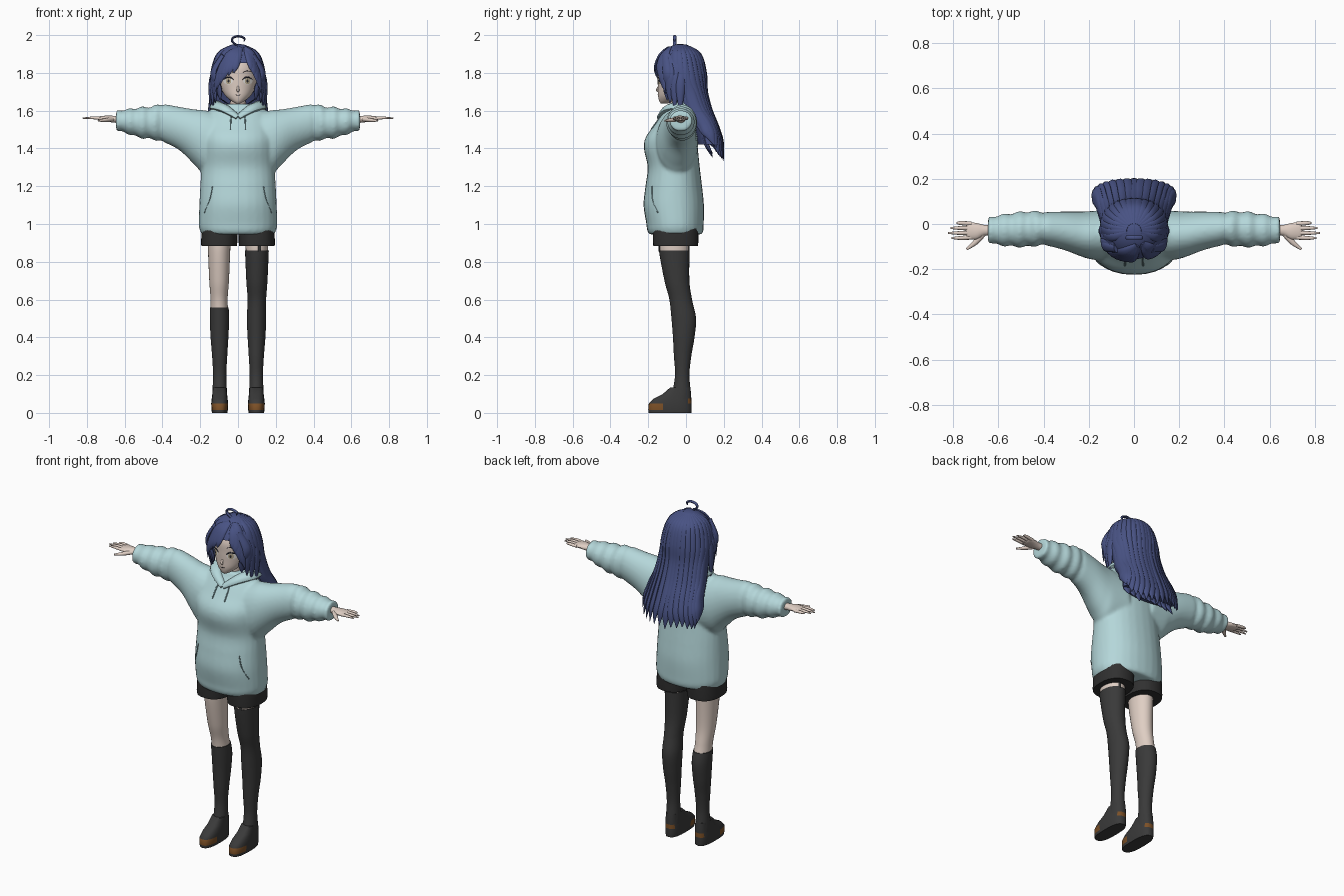
import bpy, bmesh, random
from math import sin, cos, pi, radians, sqrt
from mathutils import Vector
from mathutils.bvhtree import BVHTree

if "Cube" in bpy.data.objects:
    bpy.data.objects.remove(bpy.data.objects["Cube"])
random.seed(4)
parts = []


def material(name, *rgb):
    m = bpy.data.materials.new(name)
    m.use_nodes = True
    m.diffuse_color = (*rgb, 1)
    m.node_tree.nodes["Principled BSDF"].inputs["Base Color"].default_value = (*rgb, 1)
    return m


skin_mat = material("skin", .74, .62, .55)
hair_mat = material("navy hair", .065, .085, .23)
hoodie_mat = material("pale teal cloth", .46, .68, .7)
seam_mat = material("teal seam", .2, .32, .34)
shorts_mat = material("charcoal shorts", .03, .03, .03)
stocking_mat = material("dark stocking", .042, .042, .042)
brown_mat = material("brown leather", .2, .08, .02)
white_mat = material("eye white", .85, .83, .8)
iris_mat = material("pale amber iris", .5, .42, .28)
line_mat = material("dark line", .02, .02, .03)


def spline(rows, k=6):
    """Catmull-Rom resampling of rows of any length."""
    v = [Vector(r) for r in rows]
    out = []
    for i in range(len(v) - 1):
        a, b, c, d = v[max(i - 1, 0)], v[i], v[i + 1], v[min(i + 2, len(v) - 1)]
        for j in range(k):
            t = j / k
            out.append((b * 2 + (c - a) * t + (a * 2 - b * 5 + c * 4 - d) * t * t
                        + (b * 3 - a - c * 3 + d) * t ** 3) / 2)
    return out + [v[-1]]


def rings(rows, axis="Z", n=28, power=1, grow=0):
    """Ellipse rings from rows of (position, centre, centre, radius, radius)."""
    tube = []
    for t, c1, c2, r1, r2 in rows:
        ring = []
        for i in range(n):
            c, s = cos(2 * pi * i / n), sin(2 * pi * i / n)
            u = c1 + (r1 + grow) * abs(c) ** power * (1 if c > 0 else -1)
            w = c2 + (r2 + grow) * abs(s) ** power * (1 if s > 0 else -1)
            ring.append((u, w, t) if axis == "Z" else (t, u, w))
        tube.append(ring)
    return tube


def sweep(rows, centre, flat=.5, n=10, k=5):
    """Tapered strand along (x, y, z, width), flattened towards a centre."""
    path, tube = spline(rows, k), []
    for i, p in enumerate(path):
        pos = p.xyz
        tan = (path[min(i + 1, len(path) - 1)].xyz - path[max(i - 1, 0)].xyz).normalized()
        out = pos - Vector(centre)
        out = (out - tan * out.dot(tan)).normalized()
        side = tan.cross(out)
        tube.append([pos + (side * cos(2 * pi * j / n) + out * flat * sin(2 * pi * j / n))
                     * max(p[3], .001) for j in range(n)])
    return tube


def build(name, tubes, mats, rule=None):
    bm = bmesh.new()
    for tube in tubes:
        vs = [[bm.verts.new(p) for p in ring] for ring in tube]
        n = len(vs[0])
        for a, b in zip(vs, vs[1:]):
            for i in range(n):
                bm.faces.new((a[i], a[(i + 1) % n], b[(i + 1) % n], b[i]))
        bm.faces.new(vs[0])
        bm.faces.new(vs[-1])
    bmesh.ops.recalc_face_normals(bm, faces=bm.faces)
    return finish(name, bm, mats, rule)


def finish(name, bm, mats, rule=None):
    mesh = bpy.data.meshes.new(name)
    if rule:
        for f in bm.faces:
            f.material_index = rule(f.calc_center_median())
    bm.to_mesh(mesh)
    bm.free()
    for m in mats:
        mesh.materials.append(m)
    obj = bpy.data.objects.new(name, mesh)
    bpy.context.collection.objects.link(obj)
    parts.append(obj)
    return obj


def front_finder(obj):
    """Gives a function that drops (x, z) onto the front of an object."""
    bpy.context.view_layer.update()
    tree = BVHTree.FromObject(obj, bpy.context.evaluated_depsgraph_get())

    def drop(x, z, lift=.002):
        hit = tree.ray_cast(Vector((x, -2, z)), Vector((0, 1, 0)))[0]
        return (x, (hit.y if hit else -.1) - lift, z)
    return drop


# Hoodie: torso and sleeves fused into one soft surface
torso = [(.945, 0, -.055, .192, .14), (.97, 0, -.057, .203, .15), (1.0, 0, -.058, .208, .152),
         (1.1, 0, -.065, .205, .16), (1.2, 0, -.065, .2, .15), (1.3, 0, -.065, .194, .138),
         (1.4, 0, -.08, .19, .143), (1.46, 0, -.078, .19, .135), (1.52, 0, -.06, .18, .11),
         (1.57, 0, -.045, .165, .09), (1.61, 0, -.035, .14, .07), (1.635, 0, -.035, .1, .06)]
sleeve = [(.08, -.05, 1.42, .115, .16), (.18, -.05, 1.435, .108, .168), (.23, -.045, 1.46, .1, .147),
          (.31, -.03, 1.505, .085, .115), (.4, -.02, 1.535, .074, .1), (.46, -.022, 1.535, .078, .086),
          (.52, -.025, 1.537, .076, .08), (.58, -.027, 1.542, .068, .065),
          (.62, -.027, 1.546, .062, .058), (.645, -.027, 1.546, .054, .05)]
folds = [r + Vector((0, 0, 0, 1, 1)) * (.005 * sin(r[0] * 90) if r[0] > .4 else 0) for r in spline(sleeve)]
tubes = [rings(spline(torso), power=.92)]
for s in (1, -1):
    tubes.append(rings([(r[0] * s, *r[1:]) for r in folds], axis="X"))
hoodie = build("hoodie", tubes, [hoodie_mat])
remesh = hoodie.modifiers.new("fuse", "REMESH")
remesh.mode, remesh.voxel_size, remesh.use_smooth_shade = "VOXEL", .01, True
soften = hoodie.modifiers.new("soften", "SMOOTH")
soften.factor, soften.iterations = .5, 4
on_hoodie = front_finder(hoodie)

# Hood collar, cords and pocket openings
collar, cords, pockets = [], [], []
for s in (1, -1):
    collar.append(sweep([(0, .08, 1.6, .04), (.09 * s, .05, 1.62, .04), (.115 * s, -.03, 1.625, .036),
                         (.07 * s, -.1, 1.61, .03), (0, -.14, 1.565, .018)], (0, -.03, 1.3), .65))
    cords.append(sweep([(*on_hoodie(s * x, z), .0035) for x, z in ((.03, 1.59), (.038, 1.55), (.04, 1.5))],
                       (0, 0, 1.3), 1))
    pockets.append(sweep([(*on_hoodie(s * x, z, 0), .003) for x, z in ((.135, 1.2), (.15, 1.13), (.178, 1.06))],
                         (0, 0, 1.3), 1))
collar.append(rings(spline([(1.47, 0, .05, .05, .02), (1.53, 0, .06, .11, .045),
                            (1.59, 0, .06, .12, .05), (1.63, 0, .05, .08, .03)])))
build("hood", collar, [hoodie_mat])
build("hood_cords", cords, [seam_mat])
build("pocket_openings", pockets, [seam_mat])

# Hands
palm = [(.61, -.027, 1.553, .024, .02), (.66, -.028, 1.555, .024, .018), (.695, -.032, 1.558, .036, .016),
        (.73, -.03, 1.558, .037, .012), (.742, -.03, 1.558, .03, .008)]
for s, label in ((1, "left"), (-1, "right")):
    tubes = [rings([(r[0] * s, *r[1:]) for r in spline(palm)], axis="X", n=16)]
    for i, tip in enumerate((.785, .812, .822, .806)):
        y = .001 - .02 * i
        tubes.append(sweep([(.72 * s, y, 1.558, .01), (.765 * s, y * 1.1 + .003, 1.562, .009),
                            (tip * s, y * 1.1 + .003, 1.56, .004)], (.75 * s, y, 1), .85))
    tubes.append(sweep([(.665 * s, -.04, 1.554, .014), (.7 * s, -.08, 1.55, .012),
                        (.74 * s, -.112, 1.546, .005)], (.7 * s, -.08, 1), .85))
    build(label + "_hand", tubes, [skin_mat])

# Legs, stockings of unequal height, shoes and shorts
leg = [(.95, .1, -.06, .063, .08), (.86, .1, -.062, .059, .077), (.7, .1, -.048, .052, .062),
       (.6, .1, -.028, .045, .056), (.5, .098, -.012, .047, .061), (.4, .098, -.012, .043, .053),
       (.3, .097, -.018, .036, .042), (.2, .097, -.02, .031, .034), (.1, .097, -.024, .035, .046),
       (.05, .097, -.03, .035, .05)]
shoe = [(0, .097, -.085, .041, .113), (.016, .097, -.085, .043, .115), (.05, .097, -.084, .045, .113),
        (.075, .097, -.072, .042, .1), (.1, .097, -.048, .039, .075), (.135, .097, -.03, .036, .053)]
for s, label, top in ((1, "left", .865), (-1, "right", .565)):
    limb = [(r[0], r[1] * s, *r[2:]) for r in spline(leg, 12)]
    build(label + "_leg", [rings(limb)], [skin_mat])
    build(label + "_stocking", [rings([r for r in limb if r[0] <= top], grow=.004)], [stocking_mat])
    build(label + "_shoe", [rings([(r[0], r[1] * s, *r[2:]) for r in shoe], power=.75)],
          [stocking_mat, brown_mat],
          lambda c: int(c.y < -.13 and .016 < c.z < .05 or c.y > .004 and .05 < c.z < .075))
    build(label + "_shorts_leg", [rings([(.884, .1 * s, -.055, .094, .118), (.9, .1 * s, -.055, .096, .12),
                                         (1.0, .095 * s, -.055, .095, .12)], power=.85)], [shorts_mat])
build("garter_straps", [sweep([(.115, y, .855, .008), (.115, y, .9, .008)], (.1, -.06, .87), .4)
                        for y in (-.141, .016)], [shorts_mat])

# Head and neck
build("neck", [rings([(1.55, 0, -.04, .045, .042), (1.72, 0, -.045, .038, .038)])], [skin_mat])
face = [(1.638, 0, -.115, .012, .018), (1.652, 0, -.1, .036, .042), (1.68, 0, -.075, .068, .073),
        (1.72, 0, -.055, .09, .094), (1.77, 0, -.045, .102, .105), (1.83, 0, -.04, .104, .108),
        (1.89, 0, -.035, .08, .085), (1.92, 0, -.035, .045, .045)]
head = build("head", [rings(spline(face), n=36)], [skin_mat])
on_face = front_finder(head)
build("nose", [sweep([(0, -.142, 1.735, .004), (0, -.154, 1.708, .007), (0, -.138, 1.698, .004)],
                     (0, 0, 1.71), .8)], [skin_mat])


# Eyes, lashes, brows and mouth as thin plates on the face
def plate(name, x, z, w, h, mat, lift, n=20):
    bm = bmesh.new()
    rims = [[bm.verts.new(on_face(x + w * k * cos(2 * pi * i / n), z + h * k * sin(2 * pi * i / n), lift))
             for i in range(n)] for k in (.3, .65, 1)]
    bm.faces.new(rims[0])
    for a, b in zip(rims, rims[1:]):
        for i in range(n):
            bm.faces.new((a[i], b[i], b[(i + 1) % n], a[(i + 1) % n]))
    finish(name, bm, [mat])


def stroke(pts, w):
    return sweep([(*on_face(x, z, .003), w * (1 if 0 < i < len(pts) - 1 else .4))
                  for i, (x, z) in enumerate(pts)], (0, 0, 1.75), .5)


lines = [stroke(((-.014, 1.684), (0, 1.682), (.014, 1.684)), .002)]
for s, label in ((1, "left"), (-1, "right")):
    plate(label + "_eye_white", .052 * s, 1.757, .025, .018, white_mat, .002)
    plate(label + "_iris", .05 * s, 1.757, .014, .017, iris_mat, .004)
    plate(label + "_pupil", .05 * s, 1.757, .005, .008, line_mat, .006)
    lines.append(stroke([(x * s, z) for x, z in ((.025, 1.764), (.038, 1.775), (.056, 1.777), (.08, 1.763))], .0035))
    lines.append(stroke([(x * s, z) for x, z in ((.028, 1.803), (.05, 1.81), (.075, 1.803))], .002))
build("face_lines", lines, [line_mat])

# Hair cap, open over the face
centre, size = Vector((0, -.03, 1.788)), Vector((.143, .136, .165))
bm = bmesh.new()
bmesh.ops.create_uvsphere(bm, u_segments=40, v_segments=24, radius=1)
for v in bm.verts:
    v.co = centre + v.co * size
bmesh.ops.delete(bm, context="FACES", geom=[f for f in bm.faces if f.calc_center_median().z < 1.86
                                            and f.calc_center_median().y < -.06])
finish("hair_cap", bm, [hair_mat])

# Long back hair: a core with tapered locks laid over it
fall = [(1.945, 0, -.03, .03, .03), (1.9, 0, -.028, .103, .1), (1.8, 0, -.015, .135, .115),
        (1.7, 0, .02, .138, .085), (1.6, 0, .055, .148, .075), (1.5, 0, .1, .162, .065),
        (1.42, 0, .125, .176, .065), (1.34, 0, .145, .182, .055)]
build("back_hair_core", [rings(spline(fall[2:-1]), grow=-.004)], [hair_mat])
locks = []
for i in range(19):
    a = radians(-108 + 12 * i)
    lift = .07 * (1 - cos(a)) + random.uniform(-.012, .018)
    rows = []
    for j, (z, _, cy, rx, ry) in enumerate(fall):
        w = (.012, .02, .025, .026, .027, .029, .025, .002)[j]
        rows.append((rx * sin(a), cy + ry * cos(a), z + lift * max(0, j - 4) / 3, w))
    locks.append(sweep(rows, (0, .03, 1.62), .45))
for i in range(9):  # inner tips behind the core
    x = -.14 + .035 * i
    locks.append(sweep([(x * .9, .09, 1.5, .026), (x, .11, 1.42, .026),
                        (x * 1.1, .14, 1.35 + random.uniform(0, .03), .002)], (0, -.5, 1.5), .5))
build("back_hair_locks", locks, [hair_mat])


# Swept fringe and face framing locks
def on_hair(x, z):
    up = max(0, z - centre.z) / .168
    return (x, centre.y - .137 * sqrt(max(.02, 1 - (x / .15) ** 2 - up * up)), z)


fringe = []
for tx, tz in ((-.125, 1.69), (-.11, 1.715), (-.093, 1.74), (-.074, 1.765), (-.05, 1.785), (-.022, 1.8),
               (.078, 1.8), (.094, 1.765), (.11, 1.72), (.123, 1.69)):
    root = .012 if tx < 0 else .04
    fringe.append(sweep([(*on_hair(root, 1.935), .012), (*on_hair(root + (tx - root) * .45, 1.895), .024),
                         (*on_hair(root + (tx - root) * .85, (1.87 + tz) / 2), .021),
                         (*on_hair(tx, tz), .002)], centre, .4))
for s in (1, -1):
    for x, y, z in ((.118, -.085, 1.64), (.13, -.06, 1.6), (.14, -.03, 1.57), (.095, -.1, 1.655)):
        fringe.append(sweep([(.08 * s, y - .01, 1.895, .018), (.13 * s, y, 1.8, .026),
                             ((x + .005) * s, y, 1.71, .024), (x * s, y, z, .002)], (0, -.03, 1.75), .5))
build("fringe", fringe, [hair_mat])
build("hair_loop", [sweep([(.005, -.06, 1.94, .006), (-.028, -.06, 1.963, .006), (-.028, -.06, 1.984, .006),
                           (0, -.06, 1.994, .006), (.033, -.06, 1.984, .006), (.032, -.06, 1.966, .002)],
                          (0, 1, 1.96), 1.6)], [hair_mat])

# Smooth shading with crisp edges
bpy.ops.object.select_all(action="DESELECT")
for obj in parts:
    obj.select_set(True)
bpy.context.view_layer.objects.active = hoodie
bpy.ops.object.shade_smooth_by_angle(angle=radians(45))
